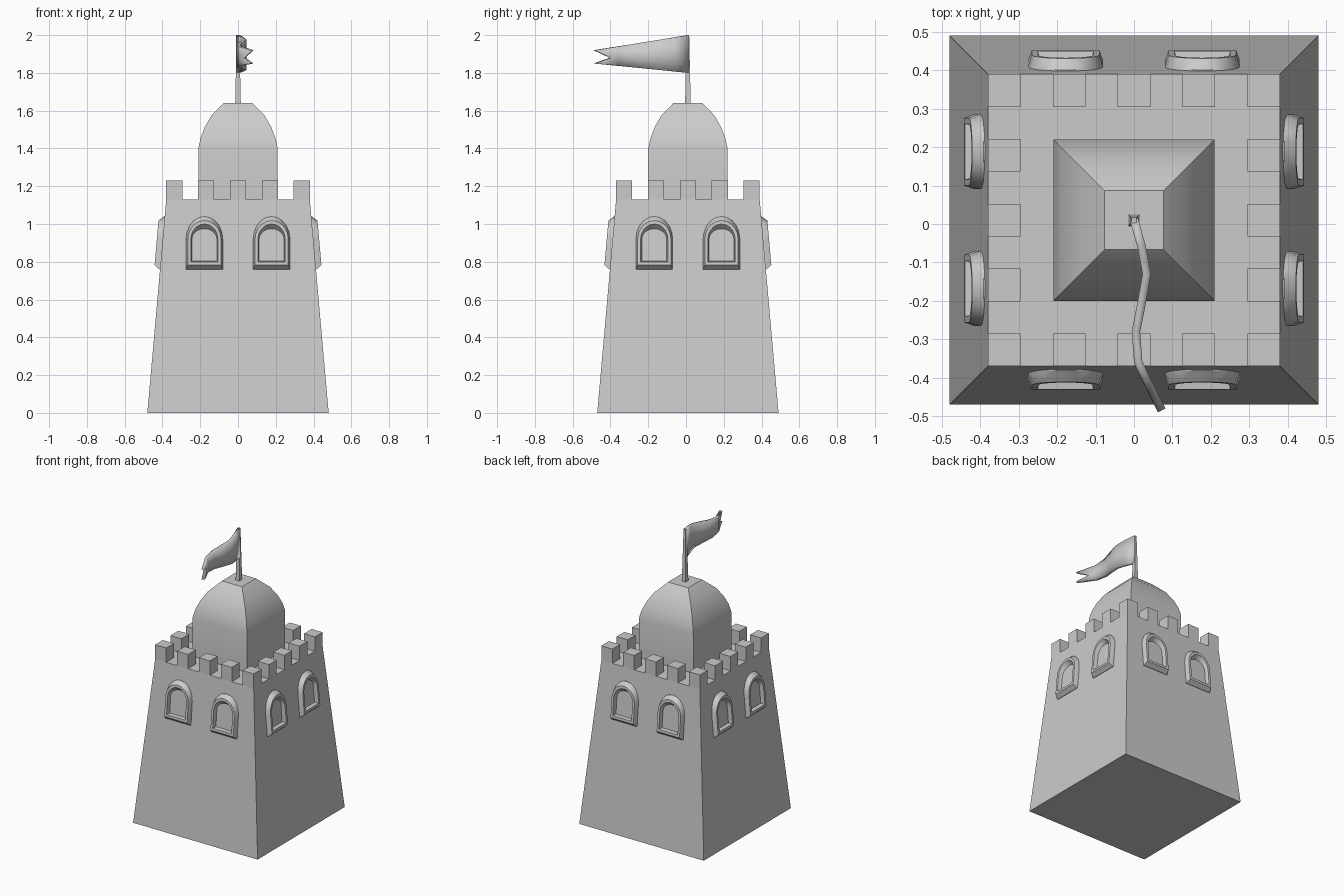
import bpy, bmesh, math

if "Cube" in bpy.data.objects:
    bpy.data.objects.remove(bpy.data.objects["Cube"])

CY = 0.01            # tower axis is slightly behind the origin
BASE, TOP, DECK = 0.48, 0.38, 1.13
stone = bpy.data.materials.new("light_grey")
stone.diffuse_color = (0.6, 0.6, 0.6, 1)
stone.use_nodes = True
stone.node_tree.nodes["Principled BSDF"].inputs["Base Color"].default_value = stone.diffuse_color


def make(name, bm, smooth=None):
    bmesh.ops.recalc_face_normals(bm, faces=bm.faces)
    me = bpy.data.meshes.new(name)
    bm.to_mesh(me)
    bm.free()
    me.materials.append(stone)
    ob = bpy.data.objects.new(name, me)
    bpy.context.collection.objects.link(ob)
    if smooth:
        bpy.ops.object.select_all(action='DESELECT')
        bpy.context.view_layer.objects.active = ob
        ob.select_set(True)
        bpy.ops.object.shade_smooth_by_angle(angle=math.radians(smooth))
    return ob


def loft(bm, rings):
    """Skin a list of equal rings and cap both ends."""
    vs = [[bm.verts.new(p) for p in r] for r in rings]
    n = len(vs[0])
    for a, b in zip(vs, vs[1:]):
        for i in range(n):
            j = (i + 1) % n
            bm.faces.new((a[i], a[j], b[j], b[i]))
    bm.faces.new(vs[0][::-1])
    bm.faces.new(vs[-1])


def square(h, z, x=0, y=CY):
    return [(x + sx * h, y + sy * h, z) for sx, sy in ((-1, -1), (1, -1), (1, 1), (-1, 1))]


def square_tower(name, profile, smooth=None):
    bm = bmesh.new()
    loft(bm, [square(h, z) for h, z in profile])
    return make(name, bm, smooth)


# tapered body, square dome, pole
square_tower("tower_body", [(BASE, 0), (TOP, DECK)])
square_tower("dome", [(0.21, DECK), (0.21, 1.40), (0.198, 1.455), (0.175, 1.515),
                      (0.14, 1.575), (0.077, 1.64)], 32)
square_tower("flag_pole", [(0.015, 1.63), (0.007, 2.0)])

# battlements: border cells of a 5 x 5 grid
bm = bmesh.new()
steps = [-0.3375, -0.16875, 0, 0.16875, 0.3375]
for i, x in enumerate(steps):
    for j, y in enumerate(steps):
        if i in (0, 4) or j in (0, 4):
            loft(bm, [square(0.0425, z, x, CY + y) for z in (DECK - 0.005, 1.23)])
make("battlements", bm)


# arched windows, two on each wall
def arch(hw, bottom, top, depth, cu, ang):
    spring, n = 0.92, 10
    pts = [(-hw, bottom), (hw, bottom)]
    pts += [(hw * math.cos(math.pi * k / n), spring + (top - spring) * math.sin(math.pi * k / n))
            for k in range(n + 1)]
    out = []
    for u, z in pts:
        d = BASE - (BASE - TOP) * z / DECK + depth
        u += cu
        c, s = math.cos(ang), math.sin(ang)
        out.append((u * c + d * s, CY + u * s - d * c, z))
    return out


for side, wall in enumerate(("front", "right", "back", "left")):
    bm = bmesh.new()
    for cu in (-0.178, 0.178):
        loft(bm, [arch(*r, cu, side * math.pi / 2) for r in (
            (0.0975, 0.76, 1.04, -0.01), (0.0975, 0.76, 1.04, 0.003),
            (0.088, 0.783, 1.018, 0.031), (0.072, 0.80, 1.00, 0.031),
            (0.066, 0.803, 0.975, 0.004))])
    make(wall + "_windows", bm, 32)

# waving swallow-tail flag
path = [(0, 0.012), (0.02, -0.06), (0.033, -0.13), (0.02, -0.205),
        (0.005, -0.28), (0.011, -0.36), (0.072, -0.485)]
bm = bmesh.new()
cols = []
for x, y in path:
    t = (0.012 - y) / 0.497
    hi, lo = 2.0 - 0.08 * t, 1.80 + 0.05 * t
    mid = (x, y, (hi + lo) / 2)
    if y < -0.4:
        mid = (0.03, -0.40, 1.88)
    cols.append([bm.verts.new(p) for p in ((x, y, lo), mid, (x, y, hi))])
for a, b in zip(cols, cols[1:]):
    for k in (0, 1):
        bm.faces.new((a[k], b[k], b[k + 1], a[k + 1]))
flag = make("flag", bm, 35)
mod = flag.modifiers.new("thickness", 'SOLIDIFY')
mod.thickness = 0.022
mod.offset = 0
